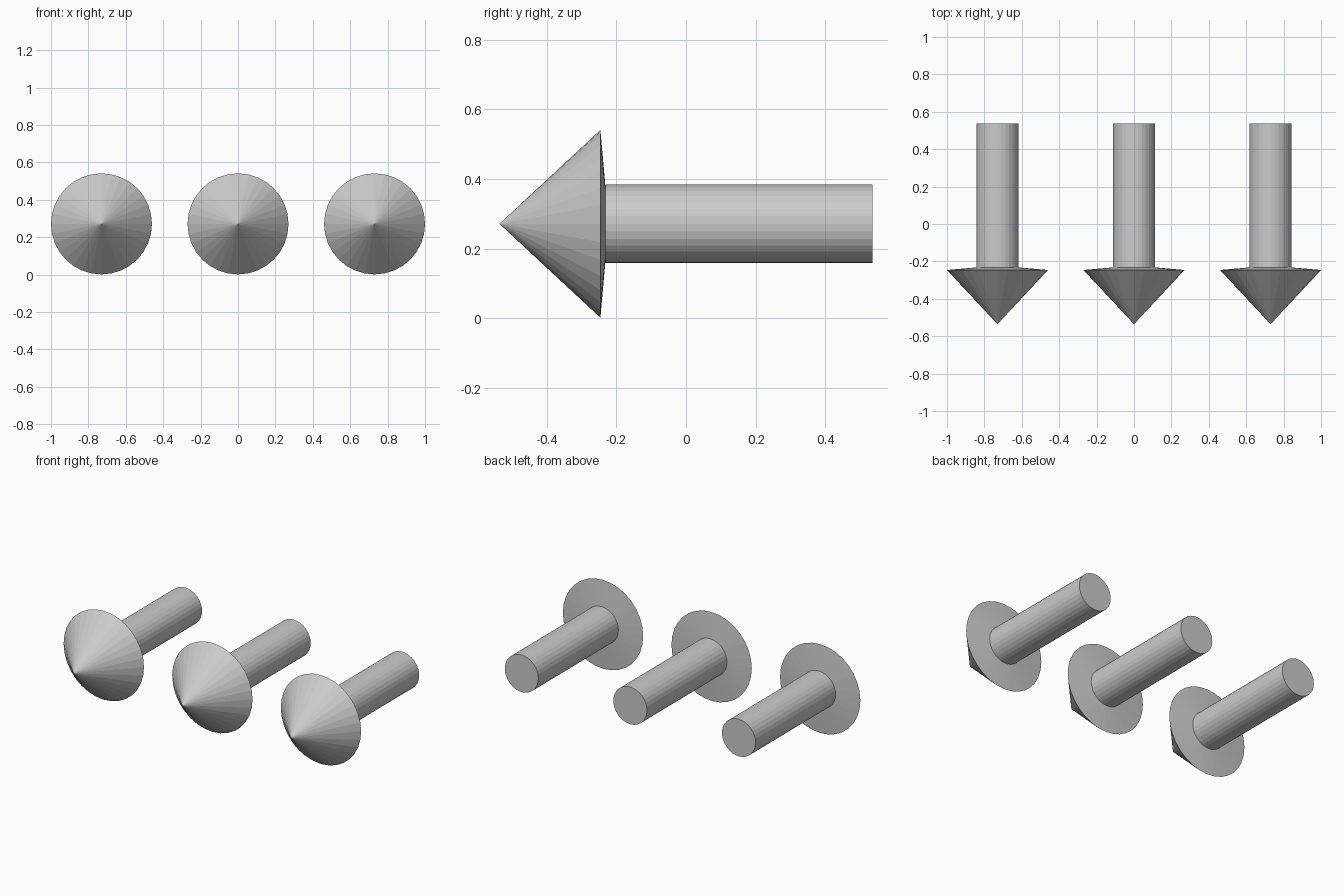
import bpy, bmesh
from math import pi, sin, cos

if "Cube" in bpy.data.objects:
    bpy.data.objects.remove(bpy.data.objects["Cube"])

SIDES = 32
CENTRE_Z = 0.271
TIP_Y = -0.536
# (y, radius) along the axis: head rim, shallow back of head, shaft end
PROFILE = [(-0.246, 0.27), (-0.232, 0.113), (0.536, 0.113)]


def make_arrow(name, x):
    bm = bmesh.new()
    tip = bm.verts.new((0, TIP_Y, 0))
    rings = [[bm.verts.new((r * cos(2 * pi * i / SIDES), y, r * sin(2 * pi * i / SIDES)))
              for i in range(SIDES)] for y, r in PROFILE]
    for i in range(SIDES):
        j = (i + 1) % SIDES
        # pointed head
        bm.faces.new((tip, rings[0][i], rings[0][j]))
        # back of head and shaft
        for a, b in zip(rings, rings[1:]):
            bm.faces.new((a[i], b[i], b[j], a[j]))
    # flat shaft end
    bm.faces.new(rings[-1])
    bmesh.ops.recalc_face_normals(bm, faces=bm.faces)
    mesh = bpy.data.meshes.new(name)
    bm.to_mesh(mesh)
    bm.free()
    obj = bpy.data.objects.new(name, mesh)
    obj.location = (x, 0, CENTRE_Z)
    bpy.context.collection.objects.link(obj)


# Row of three identical bolts
for label, x in (("left", -0.73), ("middle", 0), ("right", 0.73)):
    make_arrow(label + "_pointed_bolt", x)
